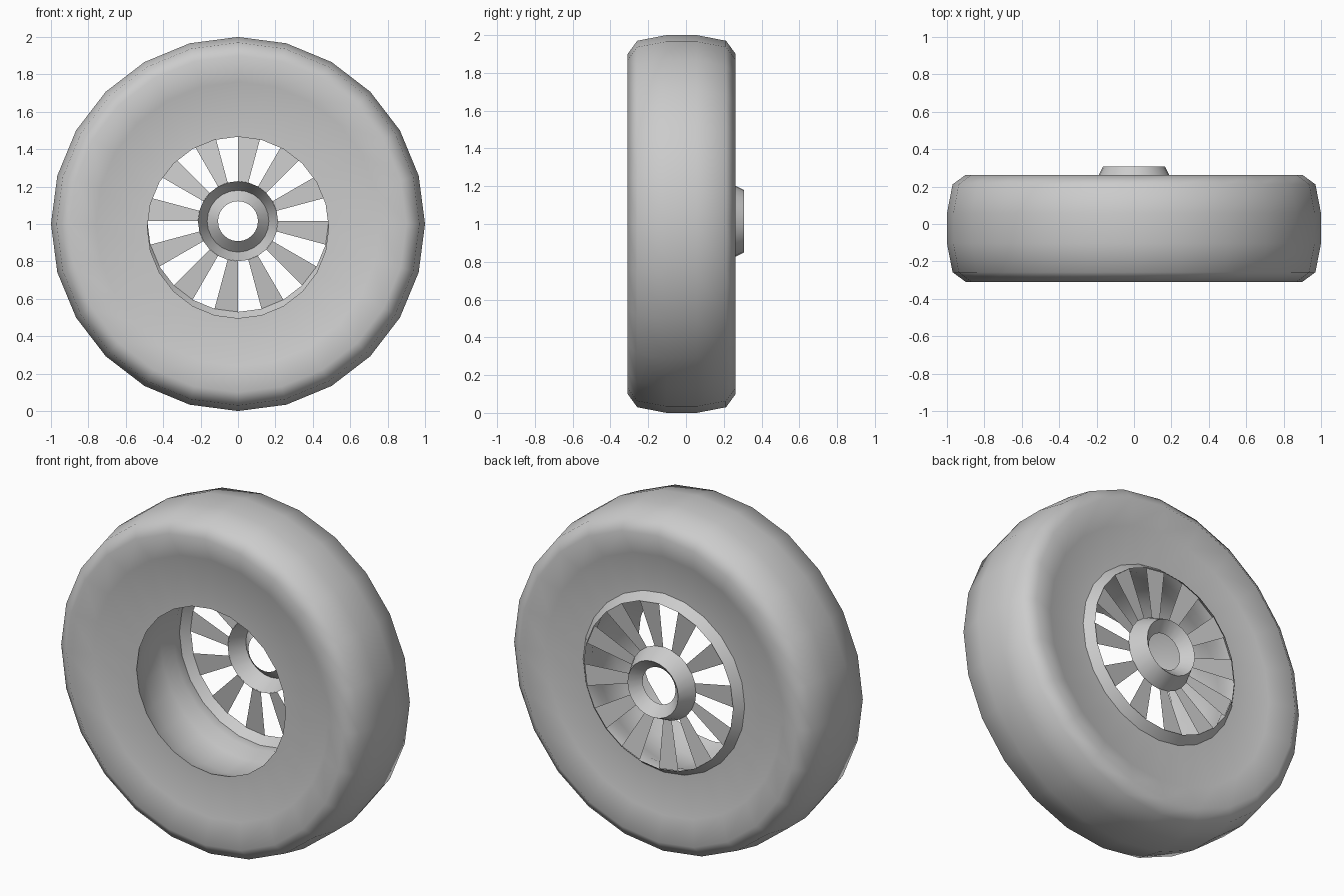
import bpy, bmesh
from math import sin, cos, pi, radians

cube = bpy.data.objects.get("Cube")
if cube:
    bpy.data.objects.remove(cube)

SIDES = 24
RIM_Z = 1.015

grey = bpy.data.materials.new("plain grey")
grey.use_nodes = True
colour = (0.6, 0.6, 0.6, 1)
grey.diffuse_color = colour
grey.node_tree.nodes["Principled BSDF"].inputs["Base Color"].default_value = colour


def point(r, y, step, z):
    a = 2 * pi * step / SIDES
    return (r * cos(a), y, z + r * sin(a))


def finish(name, bm, smooth_angle=None):
    bmesh.ops.recalc_face_normals(bm, faces=bm.faces)
    mesh = bpy.data.meshes.new(name)
    bm.to_mesh(mesh)
    bm.free()
    mesh.materials.append(grey)
    obj = bpy.data.objects.new(name, mesh)
    bpy.context.collection.objects.link(obj)
    if smooth_angle:
        bpy.ops.object.select_all(action='DESELECT')
        obj.select_set(True)
        bpy.context.view_layer.objects.active = obj
        bpy.ops.object.shade_smooth_by_angle(angle=radians(smooth_angle))


def lathe(name, profile, centre, closed, smooth_angle):
    """Spin (radius, y) points about the axle; centre(r, y) gives each ring's height."""
    bm = bmesh.new()
    rings = [[bm.verts.new(point(r, y, i, centre(r, y))) for i in range(SIDES)]
             for r, y in profile]
    pairs = list(zip(rings, rings[1:]))
    if closed:
        pairs.append((rings[-1], rings[0]))
    for a, b in pairs:
        for i in range(SIDES):
            j = (i + 1) % SIDES
            bm.faces.new((a[i], a[j], b[j], b[i]))
    finish(name, bm, smooth_angle)


# Tyre: hollow carcass with dished sidewalls, mirrored around its mid plane
MID = -0.023
half = [(1.0, 0.08), (0.97, 0.235), (0.9, 0.286), (0.76, 0.236)]
back = [(r, MID + y) for r, y in reversed(half)]
front = [(r, MID - y) for r, y in half]
inside = [(0.485, -0.25), (0.545, -0.11), (0.545, 0.06), (0.515, 0.14), (0.525, 0.205)]
lathe("tyre", back + front + inside,
      lambda r, y: 1 + (0.075 * y if r < 0.6 else 0), True, 65)

# Rim lip: thin cone between tyre and spokes
lathe("rim_lip", [(0.53, 0.2), (0.485, 0.255)], lambda r, y: RIM_Z, False, 30)

# Hub: open shell with an outer cone and an inner funnel
lathe("hub", [(0.214, 0.21), (0.165, 0.308), (0.107, 0.25)],
      lambda r, y: RIM_Z, False, 30)

# Spokes: flat wedges on every other side of the wheel
bm = bmesh.new()
for i in range(1, SIDES, 2):
    corners = [(0.212, 0.212, i), (0.485, 0.25, i),
               (0.485, 0.25, i + 1), (0.212, 0.212, i + 1)]
    bm.faces.new([bm.verts.new(point(r, y, s, RIM_Z)) for r, y, s in corners])
finish("spokes", bm)
